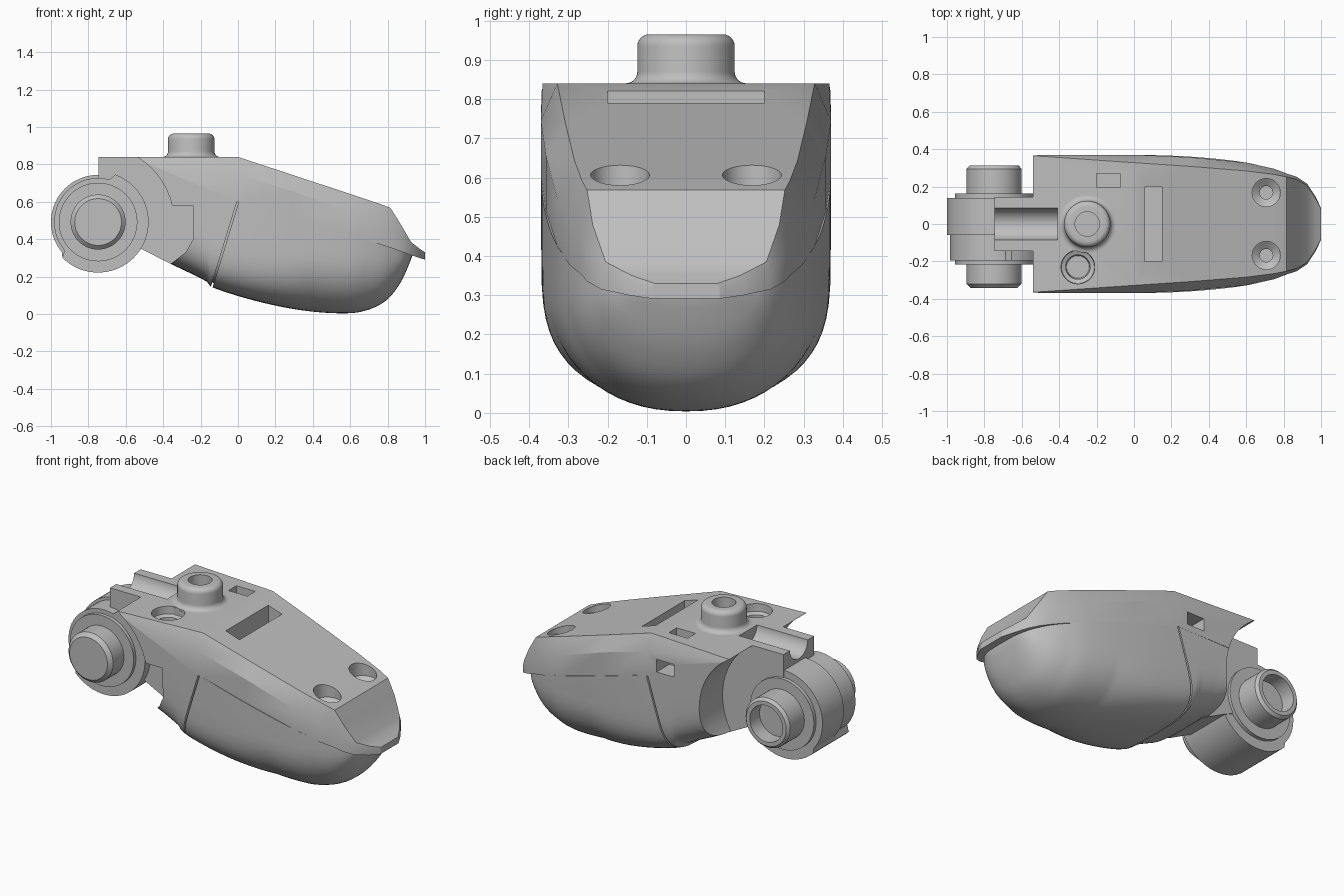
import bpy, bmesh
from math import cos, sin, pi, radians
from mathutils import Vector

if "Cube" in bpy.data.objects:
    bpy.data.objects.remove(bpy.data.objects["Cube"], do_unlink=True)

grey = bpy.data.materials.new("plain grey")
grey.use_nodes = True
tone = (0.52, 0.52, 0.52, 1)
grey.diffuse_color = tone
grey.node_tree.nodes["Principled BSDF"].inputs["Base Color"].default_value = tone


def finish(name, bm):
    bmesh.ops.remove_doubles(bm, verts=bm.verts, dist=1e-5)
    bmesh.ops.recalc_face_normals(bm, faces=bm.faces)
    me = bpy.data.meshes.new(name)
    bm.to_mesh(me)
    bm.free()
    me.materials.append(grey)
    ob = bpy.data.objects.new(name, me)
    bpy.context.collection.objects.link(ob)
    return ob


def loft(name, rings):
    bm = bmesh.new()
    rows = [[bm.verts.new(p) for p in ring] for ring in rings]
    n = len(rows[0])
    for a, b in zip(rows, rows[1:]):
        for i in range(n):
            j = (i + 1) % n
            bm.faces.new((a[i], a[j], b[j], b[i]))
    bm.faces.new(rows[0])
    bm.faces.new(rows[-1])
    return finish(name, bm)


def prism(name, outline, y0, y1):
    """Extrude an x-z outline along y."""
    return loft(name, [[(x, y, z) for x, z in outline] for y in (y0, y1)])


def box(name, x0, x1, y0, y1, z0, z1):
    return prism(name, [(x0, z0), (x1, z0), (x1, z1), (x0, z1)], y0, y1)


def lathe(name, profile, centre, axis="z", steps=64):
    """Revolve (radius, height) points that start and end on the axis."""
    bm = bmesh.new()

    def place(r, h, k):
        u, v = r * cos(2 * pi * k / steps), r * sin(2 * pi * k / steps)
        p = {"z": (u, v, h), "y": (u, h, v), "x": (h, u, v)}[axis]
        return Vector(centre) + Vector(p)

    rows = [[bm.verts.new(place(max(r, 1e-7), h, k)) for k in range(steps)] for r, h in profile]
    for a, b in zip(rows, rows[1:]):
        for i in range(steps):
            j = (i + 1) % steps
            bm.faces.new((a[i], a[j], b[j], b[i]))
    return finish(name, bm)


def drum(name, r, h0, h1, centre, axis="y"):
    return lathe(name, [(0, h0), (r, h0), (r, h1), (0, h1)], centre, axis)


def carve(ob, cutters):
    for c in cutters:
        c.hide_render = True
        mod = ob.modifiers.new("cut", "BOOLEAN")
        mod.operation, mod.solver, mod.object = "DIFFERENCE", "EXACT", c
    bpy.context.view_layer.update()
    deps = bpy.context.evaluated_depsgraph_get()
    me = bpy.data.meshes.new_from_object(ob.evaluated_get(deps))
    ob.modifiers.clear()
    ob.data = me


def curve_at(points, x):
    """Smooth interpolation through (x, value) points."""
    n = len(points)
    i = max(k for k in range(n - 1) if k == 0 or points[k][0] <= x)

    def slope(k):
        a, b = points[max(k - 1, 0)], points[min(k + 1, n - 1)]
        return (b[1] - a[1]) / (b[0] - a[0])

    (xa, va), (xb, vb) = points[i], points[i + 1]
    d = xb - xa
    t = (x - xa) / d
    return ((2*t**3 - 3*t*t + 1) * va + (t**3 - 2*t*t + t) * d * slope(i)
            + (3*t*t - 2*t**3) * vb + (t**3 - t*t) * d * slope(i + 1))


# Upper shell: x, top height, top half width, shoulder height, half width, underside
stations = [
    (-0.54, 0.84, 0.365, 0.825, 0.368, 0.6), (0, 0.84, 0.328, 0.745, 0.37, 0.6),
    (0.3, 0.741, 0.308, 0.655, 0.357, 0.51), (0.6, 0.642, 0.284, 0.545, 0.328, 0.42),
    (0.75, 0.592, 0.265, 0.48, 0.295, 0.375), (0.815, 0.568, 0.252, 0.45, 0.27, 0.355),
    (0.87, 0.48, 0.238, 0.405, 0.252, 0.335), (0.925, 0.385, 0.205, 0.355, 0.216, 0.315),
    (0.97, 0.35, 0.138, 0.332, 0.147, 0.3), (1.0, 0.33, 0.08, 0.32, 0.086, 0.291)]
rings = []
for x, zt, wt, zs, w, zb in stations:
    half = [(wt, zt), (w, zs), (w, zb)]
    rings.append([(x, y, z) for y, z in half] + [(x, -y, z) for y, z in reversed(half)])
upper_shell = loft("upper_shell", rings)

# Rounded lower bowl, boxy at the rear and rounder towards the nose
widths = [(-0.54, 0.368), (0, 0.373), (0.3, 0.364), (0.6, 0.332), (0.75, 0.29),
          (0.85, 0.235), (0.9, 0.185), (0.935, 0.1)]
keel = [(-0.54, 0.36), (-0.36, 0.265), (-0.165, 0.168), (-0.145, 0.142), (0.1, 0.065),
        (0.35, 0.015), (0.58, 0), (0.7, 0.02), (0.8, 0.075), (0.87, 0.165), (0.91, 0.25),
        (0.935, 0.315)]


def bowl(name, x0, x1, inset):
    rings = []
    for k in range(76):
        x = x0 + (x1 - x0) * k / 75
        w, zb = curve_at(widths, x) - inset, curve_at(keel, x) + inset
        top = 0.605 - 0.3 * max(x, 0)
        rise = min(0.32, 0.85 * (top - zb))
        blend = min(max((x + 0.1) / 0.5, 0), 1)
        power = 2 / (3.8 - 1.55 * blend)
        ring = [(x, w, top)]
        for i in range(33):
            a = pi * i / 32
            c, s = cos(a), sin(a)
            ring.append((x, w * abs(c) ** power * (1 if c > 0 else -1),
                         zb + rise * (1 - abs(s) ** power)))
        rings.append(ring + [(x, -w, top)])
    return loft(name, rings)


lower_bowl = bowl("lower_bowl", -0.54, 0.935, 0.004)
bowl("inner_core", -0.22, 0.2, 0.03)

# Hinge neck
neck = prism("hinge_neck", [(-0.745, 0.84), (-0.745, 0.45), (-0.51, 0.345), (-0.36, 0.268),
                            (-0.25, 0.32), (-0.25, 0.835), (-0.5, 0.84)], -0.145, 0.145)

# Cutters for the hinge clearance, pocket, trough and openings
hinge = (-0.748, 0, 0.492)
clear_left = drum("clearance_a", 0.405, 0.145, 0.5, hinge)
clear_right = drum("clearance_b", 0.405, -0.5, -0.145, hinge)
pocket = prism("pocket_cut", [(-0.6, 0.58), (-0.24, 0.58), (-0.24, 0.4), (-0.28, 0.33),
                              (-0.37, 0.26), (-0.6, 0.15)], -0.5, -0.145)
trough = drum("trough_cut", 0.085, -0.9, -0.41, (0, 0, 0.845), "x")
seam = prism("seam_cut", [(0, 0.62), (0.01, 0.62), (-0.149, 0.1), (-0.159, 0.1)], -0.5, 0.5)
openings = [box("slot_cut", 0.06, 0.15, -0.2, 0.2, 0.68, 1),
            box("window_cut", -0.2, -0.075, 0.195, 0.27, 0.74, 1),
            box("side_window_cut", -0.18, -0.065, 0.25, 0.5, 0.64, 0.715),
            lathe("rear_hole_cut", [(0, 0.65), (0.06, 0.65), (0.065, 0.785), (0.088, 0.795),
                                    (0.098, 1), (0, 1)], (-0.3, -0.23, 0))]
for side in (1, -1):
    openings.append(lathe("screw_cut", [(0, 0.46), (0.035, 0.46), (0.035, 0.52), (0.075, 0.55),
                                        (0.075, 0.9), (0, 0.9)], (0.707, side * 0.168, 0)))
carve(upper_shell, [clear_left, clear_right, pocket, trough] + openings)
carve(lower_bowl, [clear_left, clear_right, pocket, seam])
carve(neck, [trough])
for c in [clear_left, clear_right, pocket, trough, seam] + openings:
    bpy.data.objects.remove(c, do_unlink=True)

# Hollow mounting post with a filleted foot and rounded rim
arc = [radians(a) for a in range(0, 91, 15)]
post = [(0, 0.83), (0.155, 0.83)]
post += [(0.154 - 0.03 * sin(a), 0.87 - 0.03 * cos(a)) for a in arc]
post += [(0.094 + 0.03 * cos(a), 0.935 + 0.03 * sin(a)) for a in arc]
post += [(0.065, 0.965), (0.065, 0.86), (0, 0.86)]
lathe("mounting_post", post, (-0.25, 0, 0))


# Hinge barrel: a stepped round with a raised lower arc
def barrel(name, r_low, r_high, y0, y1):
    outline = []
    for k in range(72):
        a = 2 * pi * k / 72
        r = r_high if radians(70) < a < radians(220) else r_low
        outline.append((hinge[0] + r * cos(a), hinge[2] + r * sin(a)))
    return prism(name, outline, y0, y1)


barrel("barrel_main", 0.27, 0.252, -0.06, 0.14)
barrel("barrel_side", 0.27, 0.235, -0.195, -0.06)
drum("flange_left", 0.21, 0.13, 0.162, hinge)
drum("flange_right", 0.21, -0.217, -0.18, hinge)
lathe("axle_right", [(0, -0.2), (0.147, -0.2), (0.147, -0.32), (0.125, -0.342), (0, -0.342)], hinge, "y")
lathe("axle_left", [(0, 0.15), (0.147, 0.15), (0.147, 0.295), (0.132, 0.312), (0.108, 0.312),
                    (0.108, 0.22), (0, 0.22)], hinge, "y")

# Smooth shading with sharp edges kept
bpy.ops.object.select_all(action="DESELECT")
for ob in bpy.context.collection.objects:
    if ob.type == "MESH":
        ob.select_set(True)
        bpy.context.view_layer.objects.active = ob
bpy.ops.object.shade_smooth_by_angle(angle=radians(25))
